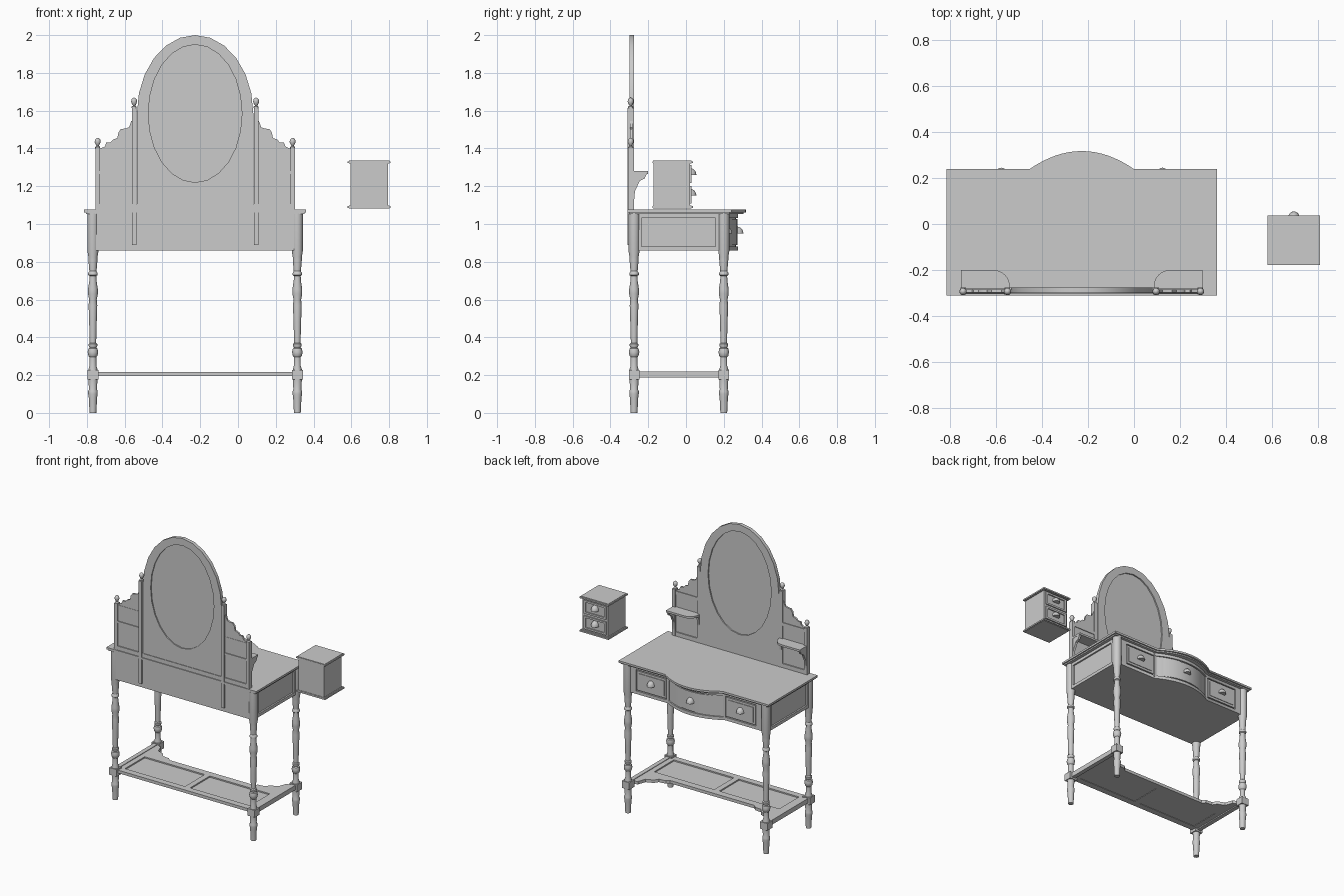
import bpy, bmesh, math
from mathutils import Vector, Matrix

if "Cube" in bpy.data.objects:
    bpy.data.objects.remove(bpy.data.objects["Cube"])

CX = -0.227          # centre line of the dressing table
PLANES = {"xy": (0, 1, 2), "xz": (0, 2, 1), "yz": (1, 2, 0)}


def finish(name, bm):
    bmesh.ops.recalc_face_normals(bm, faces=bm.faces)
    me = bpy.data.meshes.new(name)
    bm.to_mesh(me)
    bm.free()
    ob = bpy.data.objects.new(name, me)
    bpy.context.collection.objects.link(ob)
    return ob


def prism(name, loops, plane, lo, hi):
    """Fill outline loops (extra loops are holes) and extrude from lo to hi."""
    a, b, c = PLANES[plane]
    bm = bmesh.new()
    for pts in loops:
        vs = []
        for p in pts:
            co = Vector((0, 0, 0))
            co[a], co[b], co[c] = p[0], p[1], lo
            vs.append(bm.verts.new(co))
        for i, v in enumerate(vs):
            bm.edges.new((v, vs[(i + 1) % len(vs)]))
    bmesh.ops.triangle_fill(bm, edges=bm.edges[:], use_beauty=True)
    ext = bmesh.ops.extrude_face_region(bm, geom=bm.faces[:])
    d = Vector((0, 0, 0))
    d[c] = hi - lo
    bmesh.ops.translate(bm, vec=d, verts=[g for g in ext["geom"] if isinstance(g, bmesh.types.BMVert)])
    return finish(name, bm)


def rect(a0, a1, b0, b1):
    return [(a0, b0), (a1, b0), (a1, b1), (a0, b1)]


def box(name, x0, x1, y0, y1, z0, z1):
    return prism(name, [rect(x0, x1, y0, y1)], "xy", z0, z1)


def lathe(name, profile, x, y, z=0, steps=16):
    bm = bmesh.new()
    vs = [bm.verts.new((r, 0, h)) for r, h in profile]
    es = [bm.edges.new(e) for e in zip(vs, vs[1:])]
    bmesh.ops.spin(bm, geom=vs + es, cent=(0, 0, 0), axis=(0, 0, 1), angle=2 * math.pi, steps=steps)
    bmesh.ops.remove_doubles(bm, verts=bm.verts, dist=1e-5)
    bmesh.ops.translate(bm, vec=(x, y, z), verts=bm.verts)
    return finish(name, bm)


def cup_pull(name, x, y, z):
    bm = bmesh.new()
    bmesh.ops.create_uvsphere(bm, u_segments=16, v_segments=10, radius=1,
                              matrix=Matrix.Diagonal((0.027, 0.033, 0.036, 1)))
    for no in ((0, 0, -1), (0, -1, 0)):
        cut = bmesh.ops.bisect_plane(bm, geom=bm.verts[:] + bm.edges[:] + bm.faces[:],
                                     plane_co=(0, 0, 0), plane_no=no, clear_outer=True)
        bmesh.ops.holes_fill(bm, edges=[e for e in cut["geom_cut"] if isinstance(e, bmesh.types.BMEdge)])
    bmesh.ops.translate(bm, vec=(x, y, z), verts=bm.verts)
    return finish(name, bm)


def bow(half, y, h, n=16):
    """Bowed front line running from +x to -x."""
    return [(CX + half * (1 - 2 * i / n), y + h * (1 - (1 - 2 * i / n) ** 2)) for i in range(n + 1)]


def mirrored(pts, s):
    return [(CX + s * p[0], p[1]) for p in pts]


# table top and its under-moulding
def bowed(hw, back, front, half, h):
    return [(CX - hw, back), (CX + hw, back), (CX + hw, front)] + bow(half, front, h) + [(CX - hw, front)]


prism("table_top", [bowed(0.587, -0.31, 0.24, 0.225, 0.077)], "xy", 1.062, 1.076)
prism("top_moulding", [bowed(0.578, -0.303, 0.23, 0.225, 0.075)], "xy", 1.053, 1.062)

# apron with its bottom board and front rails
prism("apron_body", [bowed(0.545, -0.29, 0.2, 0.225, 0.065)], "xy", 0.87, 1.053)
for nm, z0, z1 in (("apron_bottom_rail", 0.86, 0.882), ("apron_top_rail", 1.033, 1.053)):
    prism(nm, [bowed(0.556, -0.298, 0.21, 0.225, 0.065)], "xy", z0, z1)
box("apron_back", CX - 0.53, CX + 0.53, -0.298, -0.285, 0.86, 1.053)

# front drawers
prism("centre_drawer", [bow(0.205, 0.207, 0.066) + [(CX - 0.205, 0.19), (CX + 0.205, 0.19)]], "xy", 0.89, 1.026)
cup_pull("centre_pull", CX, 0.271, 0.95)
for s in (-1, 1):
    prism("side_drawer", [mirrored(rect(0.235, 0.464, 0.89, 1.026), s)], "xz", 0.19, 0.21)
    prism("side_drawer_panel", [mirrored(rect(0.25, 0.449, 0.905, 1.011), s)], "xz", 0.2, 0.214)
    cup_pull("side_pull", CX + s * 0.35, 0.212, 0.95)
    prism("drawer_divider", [mirrored(rect(0.21, 0.23, 0.87, 1.053), s)], "xz", 0.19, 0.212)
    prism("corner_stile", [mirrored(rect(0.47, 0.53, 0.87, 1.053), s)], "xz", 0.19, 0.21)

# turned legs with square stretcher blocks
leg = [(0, 0), (0.018, 0), (0.022, 0.08), (0.025, 0.1), (0.025, 0.115), (0.021, 0.125), (0.024, 0.175),
       (0.024, 0.23), (0.018, 0.25), (0.018, 0.295), (0.024, 0.302), (0.028, 0.322), (0.024, 0.34),
       (0.018, 0.345), (0.023, 0.355), (0.023, 0.365), (0.017, 0.37), (0.02, 0.48), (0.023, 0.57),
       (0.02, 0.6), (0.026, 0.63), (0.026, 0.655), (0.019, 0.7), (0.018, 0.725), (0.025, 0.73),
       (0.025, 0.74), (0.019, 0.75), (0.024, 0.81), (0.024, 0.825), (0.029, 0.855), (0.03, 1.055), (0, 1.055)]
for s in (-1, 1):
    x = CX + s * 0.541
    for y in (-0.275, 0.2):
        lathe("leg", leg, x, y)
        box("stretcher_block", x - 0.029, x + 0.029, y - 0.028, y + 0.028, 0.176, 0.226)
    box("side_stretcher", x - 0.015, x + 0.015, -0.25, 0.18, 0.187, 0.22)

# lower shelf: scalloped frame with two recessed panels
scallop = [(0.33, 0.03), (0.35, 0.05), (0.40, 0.055), (0.42, 0.085), (0.47, 0.105), (0.49, 0.16), (0.535, 0.18)]
shelf = mirrored(scallop, 1) + [(CX + 0.535, -0.285), (CX - 0.535, -0.285)] + mirrored(scallop[::-1], -1)
holes = [mirrored(rect(0.02, 0.49, -0.24, -0.02), s) for s in (-1, 1)]
prism("lower_shelf_frame", [shelf] + holes, "xy", 0.195, 0.216)
box("lower_shelf_panel", CX - 0.5, CX + 0.5, -0.25, -0.01, 0.198, 0.207)

# oval mirror in an arched board
N = 24
ZC = 1.585


def oval(a, b, n, full=1.0):
    return [(CX + a * math.cos(t), ZC + b * math.sin(t))
            for t in (2 * math.pi * full * i / n for i in range(n if full == 1 else n + 1))]


arch = oval(0.308, 0.415, N // 2, 0.5) + [(CX - 0.308, 1.1), (CX + 0.308, 1.1)]
prism("mirror_frame", [arch, oval(0.248, 0.365, N)], "xz", -0.3, -0.275)
prism("mirror_glass", [oval(0.25, 0.367, N)], "xz", -0.292, -0.284)

# rail under the mirror board
box("back_rail", CX - 0.528, CX + 0.528, -0.304, -0.276, 1.07, 1.105)

finial = [(0, 0), (0.013, 0), (0.013, 0.008), (0.006, 0.014), (0.011, 0.022), (0.016, 0.034),
          (0.014, 0.046), (0.007, 0.054), (0, 0.056)]
scroll = [(0.315, 1.1), (0.528, 1.1), (0.528, 1.395), (0.5, 1.4), (0.478, 1.41), (0.47, 1.432), (0.448, 1.432),
          (0.435, 1.447), (0.412, 1.455), (0.406, 1.485), (0.393, 1.503), (0.37, 1.505), (0.35, 1.512),
          (0.338, 1.545), (0.315, 1.545)]
corner = [(0.385 - 0.072 * math.sin(t), -0.27 + 0.07 * math.cos(t))
          for t in (math.pi / 2 * i / 8 for i in range(9))]
bracket = [(-0.285, 1.266), (-0.207, 1.266), (-0.22, 1.24), (-0.245, 1.228), (-0.258, 1.2),
           (-0.27, 1.175), (-0.275, 1.12), (-0.285, 1.12)]
for s in (-1, 1):
    # posts and finials
    xi, xo = CX + s * 0.323, CX + s * 0.516
    box("inner_post", xi - 0.012, xi + 0.012, -0.311, -0.275, 0.89, 1.615)
    lathe("inner_finial", finial, xi, -0.293, 1.613)
    box("outer_post", xo - 0.012, xo + 0.012, -0.307, -0.275, 1.07, 1.405)
    lathe("outer_finial", finial, xo, -0.293, 1.4)
    # scrolled side board, framing rails, small shelf and its brackets
    prism("scroll_board", [mirrored(scroll, s)], "xz", -0.297, -0.284)
    prism("upper_side_rail", [mirrored(rect(0.33, 0.51, 1.37, 1.393), s)], "xz", -0.299, -0.279)
    prism("small_shelf", [mirrored([(0.525, -0.303), (0.525, -0.2)] + corner + [(0.313, -0.303)], s)],
          "xy", 1.266, 1.28)
    prism("shelf_bracket", [bracket], "yz", xo - 0.008, xo + 0.008)
    prism("shelf_bracket_inner", [bracket[:1] + [(-0.265, 1.266), (-0.275, 1.2)] + bracket[-1:]],
          "yz", xi - 0.008, xi + 0.008)
    # framed side of the apron
    for y0, y1 in ((-0.26, -0.235), (0.155, 0.18)):
        xs = sorted((CX + s * 0.54, CX + s * 0.556))
        box("side_stile", xs[0], xs[1], y0, y1, 0.87, 1.05)

# separate small cabinet with two drawers
box("cabinet_body", 0.595, 0.795, -0.172, 0.022, 1.09, 1.325)
for z in (1.083, 1.319):
    box("cabinet_plate", 0.581, 0.808, -0.178, 0.038, z + 0.003, z + 0.013)
    box("cabinet_moulding", 0.588, 0.801, -0.175, 0.03, z, z + 0.016)
for z in (1.155, 1.265):
    prism("cabinet_drawer_frame", [rect(0.607, 0.783, z - 0.047, z + 0.047),
                                   rect(0.623, 0.767, z - 0.034, z + 0.034)], "xz", 0.015, 0.03)
    cup_pull("cabinet_pull", 0.695, 0.022, z - 0.005)

# keep crisp edges, smooth the turned parts
bpy.ops.object.select_all(action="SELECT")
bpy.context.view_layer.objects.active = bpy.context.selected_objects[0]
bpy.ops.object.shade_smooth_by_angle(angle=math.radians(35))
